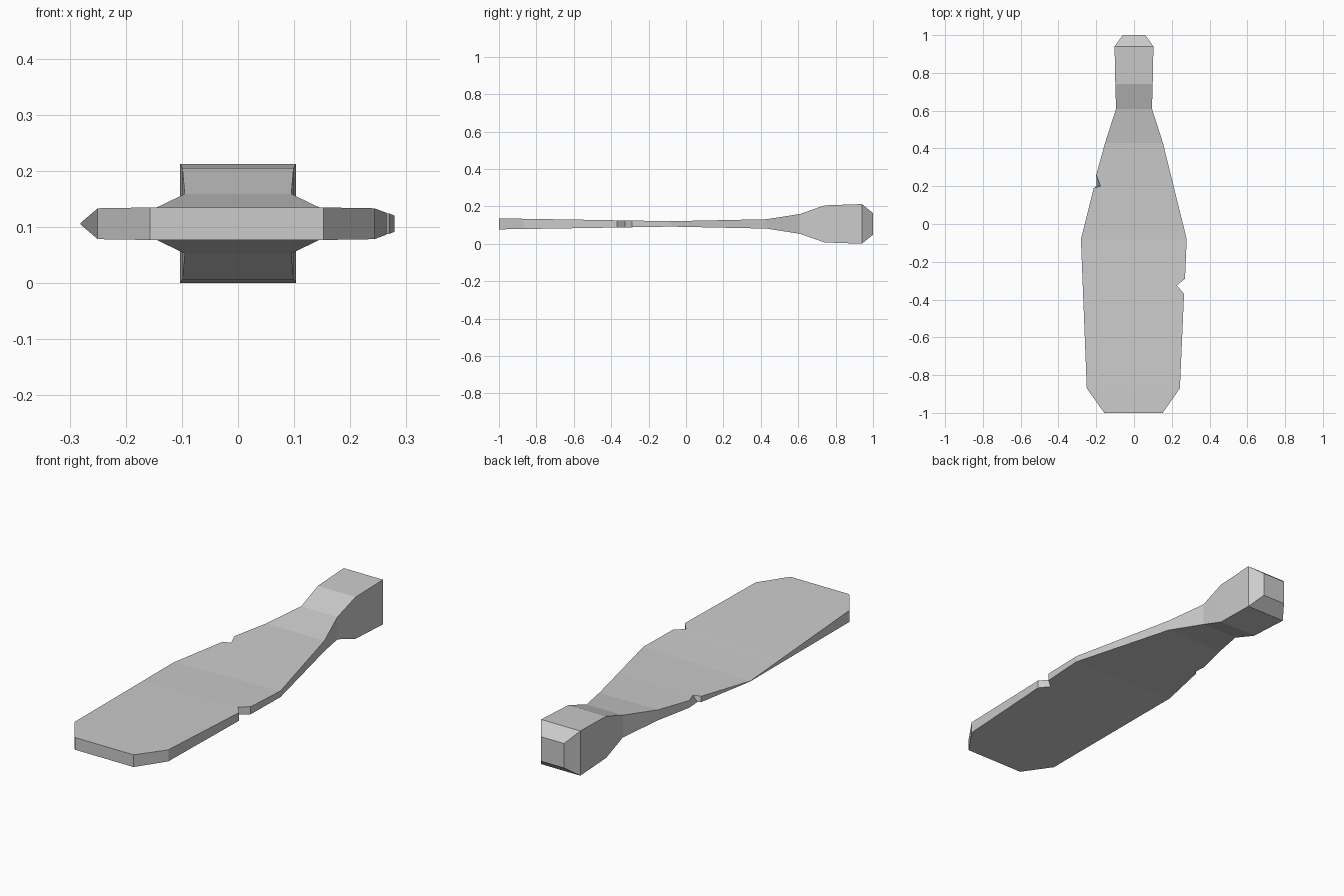
import bpy
import bmesh

cube = bpy.data.objects.get("Cube")
if cube:
    bpy.data.objects.remove(cube, do_unlink=True)

MID_Z = 0.106


def sample(profile, y):
    """Straight-line value of a (y, value) profile."""
    for (y0, a), (y1, b) in zip(profile, profile[1:]):
        if y0 <= y <= y1:
            return a + (b - a) * (y - y0) / (y1 - y0)
    return profile[-1][1]


# Handle outline and thickness, shared by both edges
handle = [(0.43, 0.153), (0.61, 0.095), (0.74, 0.099), (0.94, 0.103), (1.0, 0.06)]
handle_half = [(0.43, 0.025), (0.61, 0.053), (0.74, 0.099), (0.94, 0.106), (1.0, 0.058)]

# Blade edges, each with one nick
right_edge = [(-1.0, 0.157), (-0.87, 0.25), (-0.08, 0.281), (0.19, 0.213),
              (0.20, 0.177), (0.26, 0.2)] + handle
left_edge = [(-1.0, 0.152), (-0.87, 0.243), (-0.37, 0.265), (-0.325, 0.227),
             (-0.29, 0.27), (-0.08, 0.279)] + handle

# The blade thins in the middle; its right edge comes to a point
right_half = [(-1.0, 0.029), (-0.87, 0.0275), (-0.08, 0.001)] + handle_half
left_half = [(-1.0, 0.029), (-0.87, 0.0275), (-0.08, 0.0145)] + handle_half

# Loft four-cornered sections from blade tip to handle butt
bm = bmesh.new()
stations = sorted({y for y, _ in right_edge + left_edge})
rings = []
for y in stations:
    xr, xl = -sample(right_edge, y), sample(left_edge, y)
    hr, hl = sample(right_half, y), sample(left_half, y)
    # The right nick is chipped deeper on top than underneath
    xr_low = xr - 0.022 if y == 0.20 else xr
    corners = [(xr_low, -hr), (xl, -hl), (xl, hl), (xr, hr)]
    rings.append([bm.verts.new((x, y, MID_Z + h)) for x, h in corners])

for a, b in zip(rings, rings[1:]):
    for i in range(4):
        j = (i + 1) % 4
        bm.faces.new((a[i], a[j], b[j], b[i]))
bm.faces.new(rings[0])
bm.faces.new(rings[-1])
bmesh.ops.recalc_face_normals(bm, faces=bm.faces)

mesh = bpy.data.meshes.new("paddle")
bm.to_mesh(mesh)
bm.free()
paddle = bpy.data.objects.new("paddle", mesh)
bpy.context.collection.objects.link(paddle)

# Plain grey
grey = bpy.data.materials.new("plain grey")
grey.use_nodes = True
colour = (0.6, 0.6, 0.6, 1.0)
grey.diffuse_color = colour
grey.node_tree.nodes["Principled BSDF"].inputs["Base Color"].default_value = colour
mesh.materials.append(grey)
